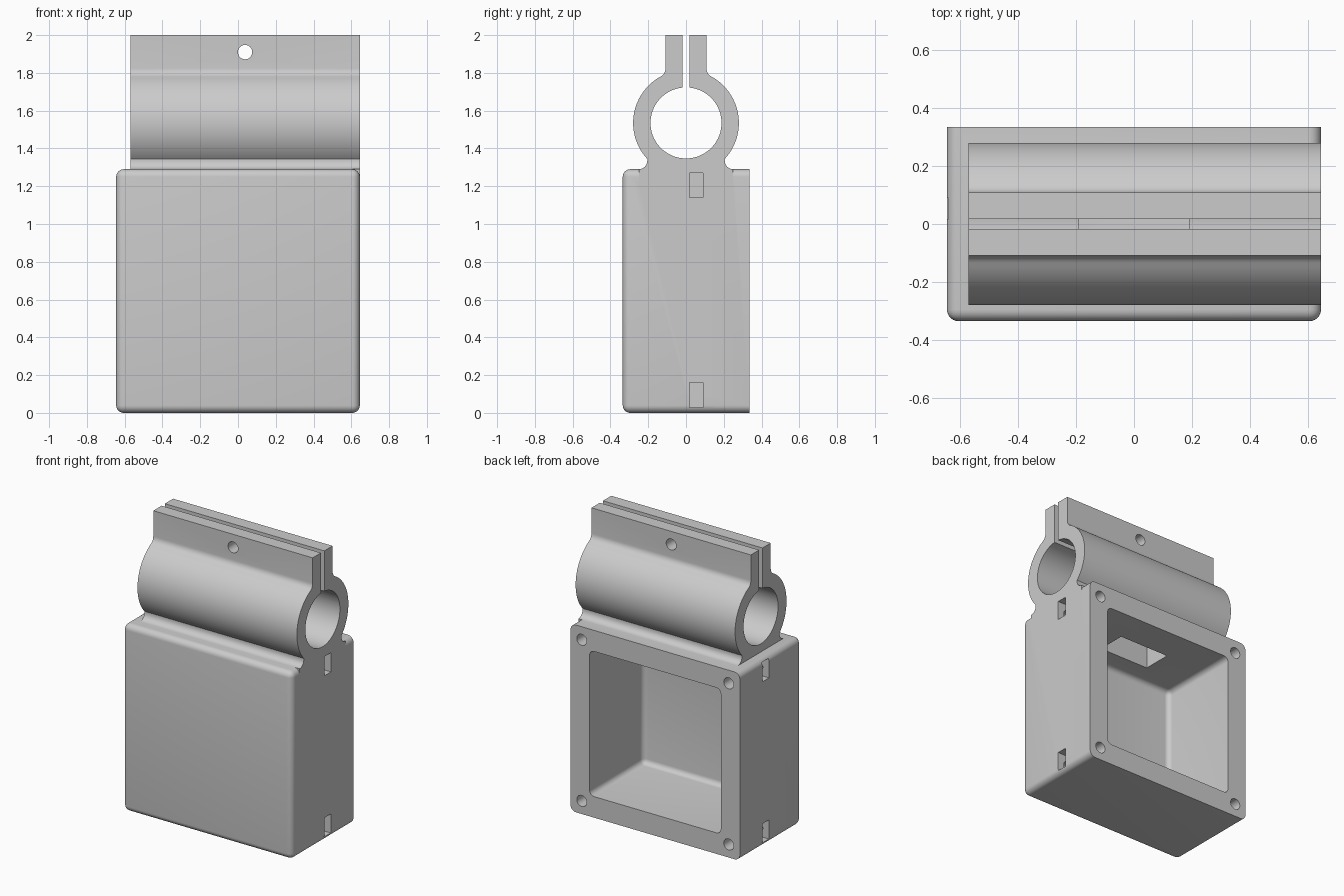
import bpy, bmesh
from math import radians, cos, sin, acos, atan2, sqrt, degrees
from mathutils import Matrix, Vector

cube = bpy.data.objects.get("Cube")
if cube:
    bpy.data.objects.remove(cube, do_unlink=True)

grey = bpy.data.materials.new("plain grey")
grey.use_nodes = True
colour = (0.6, 0.6, 0.6, 1)
grey.diffuse_color = colour
grey.node_tree.nodes["Principled BSDF"].inputs["Base Color"].default_value = colour


def finish(name, bm):
    bmesh.ops.recalc_face_normals(bm, faces=bm.faces)
    mesh = bpy.data.meshes.new(name)
    bm.to_mesh(mesh)
    bm.free()
    mesh.materials.append(grey)
    ob = bpy.data.objects.new(name, mesh)
    bpy.context.collection.objects.link(ob)
    return ob


def box(name, lo, hi, radius=0):
    """Box between two corners; every edge but those of the back face is rounded."""
    lo, hi = Vector(lo), Vector(hi)
    bm = bmesh.new()
    bmesh.ops.create_cube(bm, size=1)
    for v in bm.verts:
        v.co = (lo + hi) / 2 + v.co * (hi - lo)
    if radius:
        edges = [e for e in bm.edges if min(v.co.y for v in e.verts) < hi.y - 0.001]
        bmesh.ops.bevel(bm, geom=edges, offset=radius, segments=6,
                        profile=0.5, affect='EDGES', clamp_overlap=True)
    return finish(name, bm)


def rod(name, centre, radius, length, axis, segments=32):
    bm = bmesh.new()
    turn = Matrix.Rotation(radians(90), 4, 'Y' if axis == 'X' else 'X')
    bmesh.ops.create_cone(bm, cap_ends=True, segments=segments, radius1=radius,
                          radius2=radius, depth=length,
                          matrix=Matrix.Translation(centre) @ turn)
    return finish(name, bm)


def combine(target, tool, operation):
    """Apply a boolean and discard the tool."""
    tool.hide_render = True
    mod = target.modifiers.new(operation.lower(), 'BOOLEAN')
    mod.operation, mod.object, mod.solver = operation, tool, 'EXACT'
    bpy.context.view_layer.objects.active = target
    bpy.ops.object.modifier_apply(modifier=mod.name)
    bpy.data.objects.remove(tool, do_unlink=True)


def arc(cy, cz, r, start, end, steps):
    angles = [radians(start + (end - start) * i / steps) for i in range(steps + 1)]
    return [(cy + r * cos(a), cz + r * sin(a)) for a in angles]


W, D, H = 0.645, 0.335, 1.29       # half width, half depth, height of the box
PIPE_Z, OUTER, BORE = 1.535, 0.28, 0.188
LUG, NECK = 0.108, 0.205           # half thickness of clamp lugs and neck
FLARE, FILLET = 0.045, 0.05
CLAMP_X = -0.57                    # far end of the clamp

# Clamp profile: flared neck, ring, filleted lugs, mirrored front to back
fillet_y = LUG + FILLET
rise = sqrt((OUTER + FILLET) ** 2 - fillet_y ** 2)
top_angle = degrees(atan2(rise, fillet_y))
half = [(NECK + FLARE, H - 0.07)]
half += arc(NECK + FLARE, H + FLARE, FLARE, 270, 180, 6)
half += arc(0, PIPE_Z, OUTER, -degrees(acos(NECK / OUTER)), top_angle, 28)
half += arc(fillet_y, PIPE_Z + rise, FILLET, 180 + top_angle, 180, 6)[1:]
half += [(LUG, 2.0)]
outline = half + [(-y, z) for y, z in reversed(half)]

bm = bmesh.new()
face = bm.faces.new([bm.verts.new((CLAMP_X, y, z)) for y, z in outline])
new = bmesh.ops.extrude_face_region(bm, geom=[face])["geom"]
bmesh.ops.translate(bm, vec=(W - CLAMP_X, 0, 0),
                    verts=[g for g in new if isinstance(g, bmesh.types.BMVert)])
clamp = finish("pipe_clamp", bm)

# Box joined to the clamp
housing = box("housing_with_clamp", (-W, -D, 0), (W, D, H), 0.04)
combine(housing, clamp, 'UNION')

# Pipe bore, clamp gap and clamp bolt hole
clamp_mid = (CLAMP_X + W) / 2
cutters = [
    rod("bore_cutter", (0, 0, PIPE_Z), BORE, 2, 'X', 72),
    box("gap_cutter", (-1, -0.018, PIPE_Z + 0.1), (1, 0.018, 2.1)),
    rod("bolt_cutter", (clamp_mid, 0, 1.91), 0.038, 1, 'Y'),
    # Rear cavity and the passage from it into the bore
    box("cavity_cutter", (-0.5, -0.25, 0.145), (0.5, 0.5, 1.145), 0.035),
    box("passage_cutter", (-0.19, -0.1, 1.1), (0.19, 0.1, 1.5)),
]

# Corner screw holes with nut slots opening at the sides
for side in (-1, 1):
    for z in (0.09, H - 0.09):
        cutters.append(rod("screw_cutter", (side * 0.56, 0.2, z), 0.038, 0.5, 'Y'))
        a, b = sorted((side * 0.51, side * 0.75))
        slot_z = 0.095 if z < 0.5 else H - 0.085
        cutters.append(box("nut_slot_cutter", (a, 0.018, slot_z - 0.066),
                           (b, 0.09, slot_z + 0.066)))

for cutter in cutters:
    combine(housing, cutter, 'DIFFERENCE')

# Smooth curves, crisp edges
bpy.ops.object.select_all(action='DESELECT')
housing.select_set(True)
bpy.context.view_layer.objects.active = housing
bpy.ops.object.shade_smooth_by_angle(angle=radians(30))
